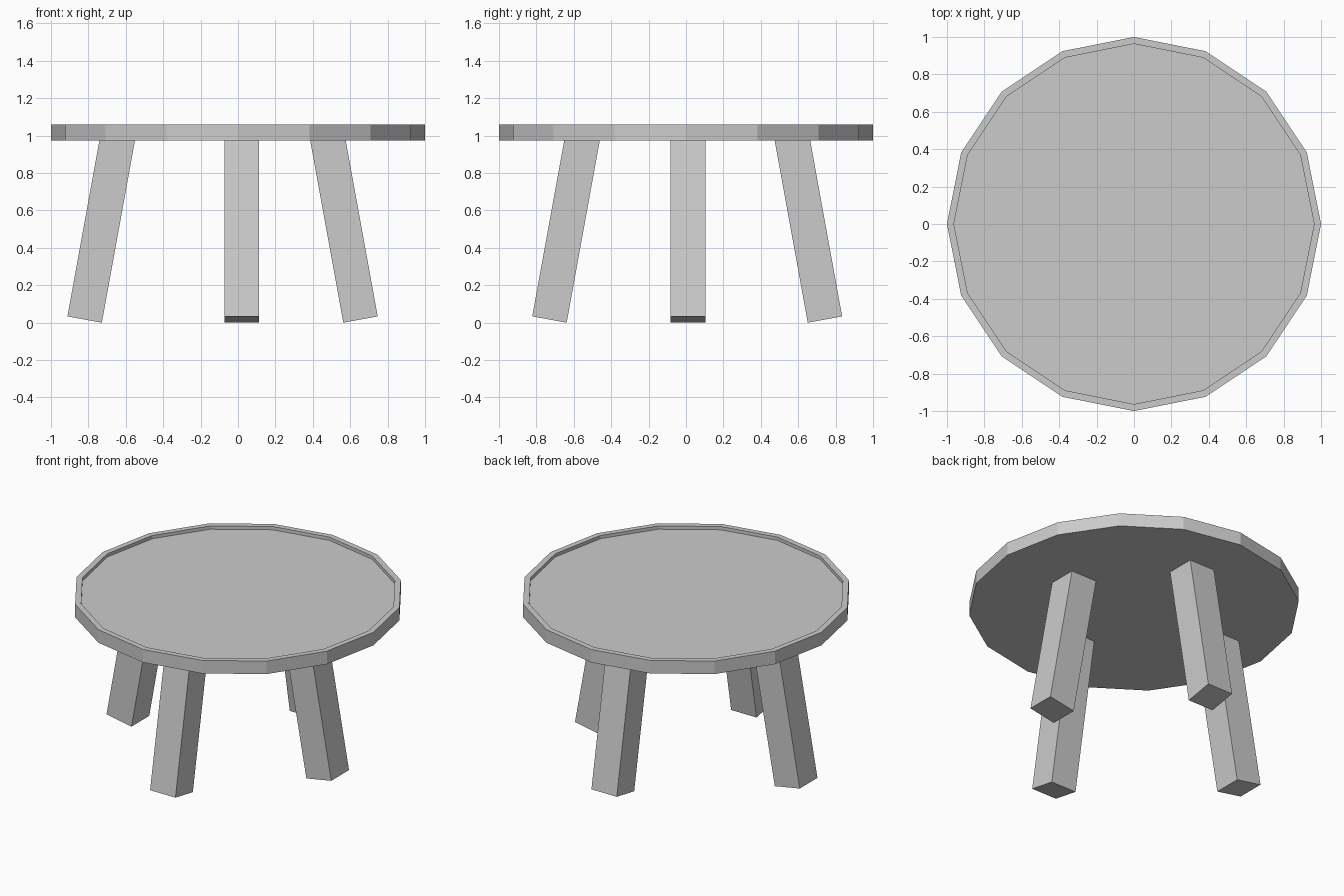
import bpy
import bmesh
import math
from mathutils import Matrix, Vector

if "Cube" in bpy.data.objects:
    bpy.data.objects.remove(bpy.data.objects["Cube"])

grey = bpy.data.materials.new("light grey")
grey.use_nodes = True
colour = (0.6, 0.6, 0.6, 1)
grey.diffuse_color = colour
grey.node_tree.nodes["Principled BSDF"].inputs["Base Color"].default_value = colour


def finish(bm, name):
    bmesh.ops.recalc_face_normals(bm, faces=bm.faces)
    mesh = bpy.data.meshes.new(name)
    bm.to_mesh(mesh)
    bm.free()
    mesh.materials.append(grey)
    obj = bpy.data.objects.new(name, mesh)
    bpy.context.collection.objects.link(obj)
    return obj


# Sixteen-sided tabletop with a raised rim around a sunken surface
BOTTOM, TOP, RIM, RECESS = 0.973, 1.06, 0.037, 0.022
bm = bmesh.new()
bmesh.ops.create_cone(bm, cap_ends=True, segments=16, radius1=1, radius2=1,
                      depth=TOP - BOTTOM,
                      matrix=Matrix.Translation((0, 0, (TOP + BOTTOM) / 2)))
cap = max(bm.faces, key=lambda f: f.calc_center_median().z)
bmesh.ops.inset_region(bm, faces=[cap], thickness=RIM)
cap = min((f for f in bm.faces if f.normal.z > 0.9),
          key=lambda f: f.calc_center_median().xy.length - f.calc_area())
bmesh.ops.inset_region(bm, faces=[cap], thickness=0, depth=0)
bmesh.ops.translate(bm, verts=cap.verts, vec=(0, 0, -RECESS))
finish(bm, "tabletop")


# Square leg splayed outward: foot is the centre of its lower end
WIDTH, LENGTH, SPLAY = 0.187, 1.0, math.radians(10.3)


def add_leg(name, foot, heading):
    bm = bmesh.new()
    bmesh.ops.create_cube(bm, size=1)
    bmesh.ops.translate(bm, verts=bm.verts, vec=(0, 0, 0.5))
    bmesh.ops.scale(bm, verts=bm.verts, vec=(WIDTH, WIDTH, LENGTH))
    turn = Matrix.Rotation(heading, 4, "Z") @ Matrix.Rotation(-SPLAY, 4, "Y")
    bm.transform(Matrix.Translation(Vector(foot)) @ turn)
    finish(bm, name)


FOOT_Z = WIDTH / 2 * math.sin(SPLAY)
add_leg("left_leg", (0.655, 0.01, FOOT_Z), 0)
add_leg("back_leg", (0.02, 0.743, FOOT_Z), math.pi / 2)
add_leg("right_leg", (-0.82, 0.01, FOOT_Z), math.pi)
add_leg("front_leg", (0.02, -0.73, FOOT_Z), -math.pi / 2)
